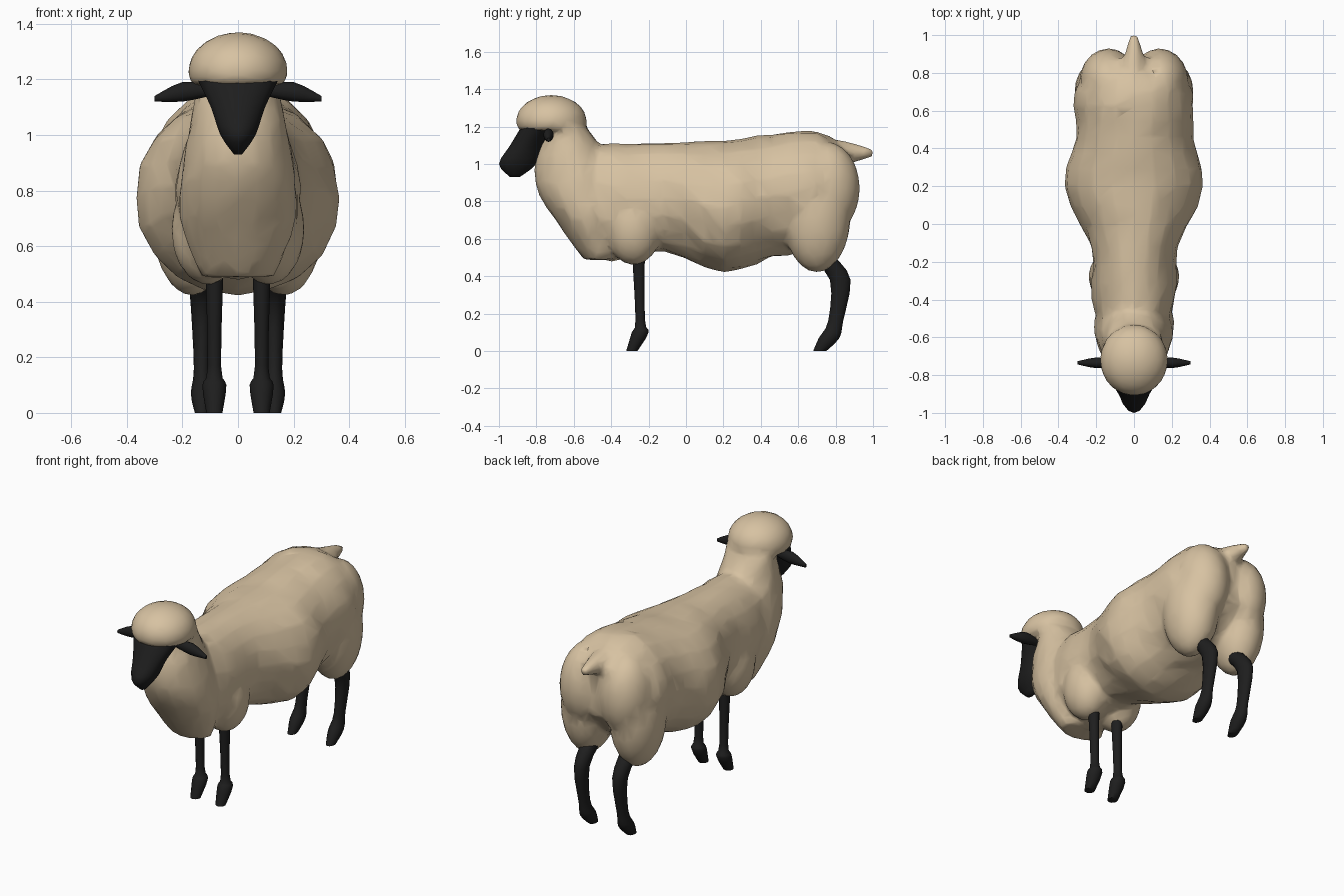
import bpy, bmesh, random
from math import cos, sin, pi
from mathutils import Vector

random.seed(4)
cube = bpy.data.objects.get("Cube")
if cube:
    bpy.data.objects.remove(cube, do_unlink=True)


def make_material(name, red, green, blue):
    material = bpy.data.materials.new(name)
    material.use_nodes = True
    colour = (red, green, blue, 1)
    material.diffuse_color = colour
    material.node_tree.nodes["Principled BSDF"].inputs["Base Color"].default_value = colour
    return material


wool = make_material("cream wool", 0.68, 0.54, 0.36)
skin = make_material("black skin", 0.013, 0.013, 0.013)

# Each axis turns a position along the loft, an extent and a sideways offset into a point
axes = {
    "x": lambda along, extent, offset: Vector((along, offset, extent)),
    "y": lambda along, extent, offset: Vector((offset, along, extent)),
    "z": lambda along, extent, offset: Vector((offset, extent, along)),
}


def smooth_path(points, steps=3):
    """Pass a flowing curve through a few control rings."""
    points = [Vector(p) for p in points]
    padded = [points[0]] + points + [points[-1]]
    path = []
    for before, start, end, after in zip(padded, padded[1:], padded[2:], padded[3:]):
        for step in range(steps):
            f = step / steps
            tangent_in = (end - before) / 2
            tangent_out = (after - start) / 2
            blend = f * f * (3 - 2 * f)
            path.append(start.lerp(end, blend)
                        + tangent_in * f * (1 - f) ** 2
                        - tangent_out * f * f * (1 - f))
    return path + [points[-1]]


def loft(bm, axis, rings, centre=0, sides=12, jitter=0):
    """Skin elliptical rings given as position, low edge, high edge, half width."""
    loops = []
    for along, low, high, half in smooth_path(rings):
        loop = []
        for i in range(sides):
            angle = 2 * pi * i / sides
            extent = (low + high) / 2 + (high - low) / 2 * cos(angle)
            point = axes[axis](along, extent, centre + half * sin(angle))
            wobble = Vector([random.uniform(-jitter, jitter) for _ in range(3)])
            loop.append(bm.verts.new(point + wobble))
        loops.append(loop)
    for first, second in zip(loops, loops[1:]):
        for i in range(sides):
            j = (i + 1) % sides
            bm.faces.new((first[i], first[j], second[j], second[i]))
    bm.faces.new(loops[0])
    bm.faces.new(loops[-1])


def taper(bm, axis, rings, ratio, centre=0):
    """Loft a slim part whose half width follows its depth."""
    full = [(along, low, high, (high - low) * ratio) for along, low, high in rings]
    loft(bm, axis, full, centre)


def lobe(bm, centre, size, floor=0):
    """Add a rounded mass of wool, optionally cut flat underneath."""
    ball = bmesh.ops.create_icosphere(bm, subdivisions=3, radius=1)
    for vert in ball["verts"]:
        vert.co = Vector([c + s * k for c, s, k in zip(centre, size, vert.co)])
        vert.co.z = max(vert.co.z, floor)


def finish(name, bm, material):
    bmesh.ops.recalc_face_normals(bm, faces=bm.faces)
    mesh = bpy.data.meshes.new(name)
    bm.to_mesh(mesh)
    bm.free()
    mesh.materials.append(material)
    part = bpy.data.objects.new(name, mesh)
    bpy.context.collection.objects.link(part)
    bpy.ops.object.select_all(action="DESELECT")
    part.select_set(True)
    bpy.context.view_layer.objects.active = part
    bpy.ops.object.shade_smooth_by_angle(angle=pi / 3)
    return part


# Fleece: barrel of the body, from chest to rump
bm = bmesh.new()
barrel = [(-0.6, 0.6, 1.1, 0.16), (-0.4, 0.48, 1.11, 0.22), (-0.12, 0.53, 1.11, 0.23),
          (0.2, 0.42, 1.13, 0.37), (0.46, 0.5, 1.16, 0.31), (0.7, 0.56, 1.18, 0.31),
          (0.88, 0.75, 1.07, 0.18)]
loft(bm, "y", barrel, sides=20, jitter=0.007)

# Fleece: neck and breast, then the cap over the head
breast = [(1.2, -0.7, -0.53, 0.15), (1.1, -0.78, -0.46, 0.16), (0.9, -0.81, -0.35, 0.2),
          (0.7, -0.7, -0.35, 0.21), (0.49, -0.54, -0.38, 0.13)]
loft(bm, "z", breast, sides=18, jitter=0.005)
lobe(bm, centre=(0, -0.72, 1.23), size=(0.18, 0.19, 0.14), floor=1.18)

# Fleece: shoulders, thighs and the two sides of the rump
for side in (1, -1):
    lobe(bm, centre=(side * 0.11, -0.28, 0.66), size=(0.13, 0.15, 0.2))
    lobe(bm, centre=(side * 0.165, 0.7, 0.72), size=(0.15, 0.18, 0.3))
    lobe(bm, centre=(side * 0.135, 0.75, 0.87), size=(0.155, 0.18, 0.25))

# Fleece: tail
taper(bm, "y", [(0.82, 0.99, 1.13), (0.9, 1.01, 1.11), (1, 1.04, 1.08)], ratio=0.5)

# Fuse the wool into one lumpy, faceted surface
fleece = finish("fleece", bm, wool)
fuse = fleece.modifiers.new("fuse", "REMESH")
fuse.mode = "VOXEL"
fuse.voxel_size = 0.016
fuse.use_smooth_shade = True
soften = fleece.modifiers.new("soften", "SMOOTH")
soften.iterations = 3
facet = fleece.modifiers.new("facet", "DECIMATE")
facet.ratio = 0.09

# Face narrowing down to the muzzle
bm = bmesh.new()
face = [(1.2, -0.88, -0.7, 0.15), (1.1, -0.94, -0.76, 0.1), (1, -1, -0.8, 0.065),
        (0.93, -0.94, -0.89, 0.015)]
loft(bm, "z", face, sides=14)
finish("face", bm, skin)

# Ears and legs, mirrored left and right
ear = [(0.1, 1.14, 1.18), (0.2, 1.12, 1.19), (0.3, 1.12, 1.14)]
front_leg = [(0.55, -0.29, -0.22), (0.17, -0.27, -0.22), (0.1, -0.29, -0.2), (0, -0.32, -0.26)]
hind_leg = [(0.5, 0.66, 0.8), (0.38, 0.77, 0.88), (0.16, 0.76, 0.84), (0.07, 0.71, 0.82),
            (0, 0.68, 0.75)]
for label, side in (("left", 1), ("right", -1)):
    bm = bmesh.new()
    taper(bm, "x", [(side * out, low, high) for out, low, high in ear], 0.4, centre=-0.735)
    finish(label + "_ear", bm, skin)

    bm = bmesh.new()
    taper(bm, "z", front_leg, ratio=0.48, centre=side * 0.085)
    finish(label + "_front_leg", bm, skin)

    bm = bmesh.new()
    taper(bm, "z", hind_leg, ratio=0.36, centre=side * 0.13)
    finish(label + "_hind_leg", bm, skin)
